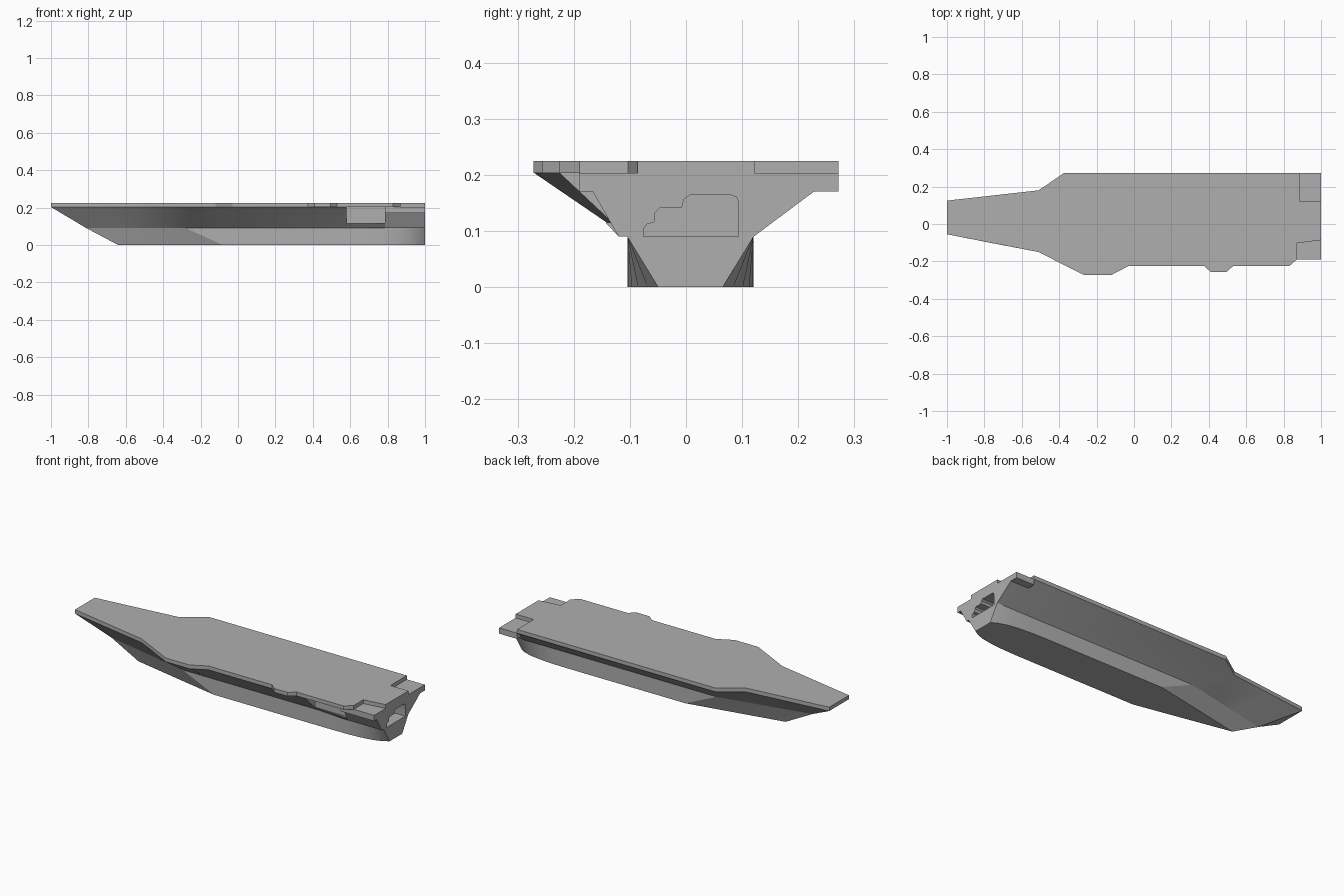
import bpy
import bmesh

cube = bpy.data.objects.get("Cube")
if cube:
    bpy.data.objects.remove(cube)

grey = bpy.data.materials.new("hull_grey")
grey.use_nodes = True
colour = (0.43, 0.43, 0.43, 1)
grey.diffuse_color = colour
grey.node_tree.nodes["Principled BSDF"].inputs["Base Color"].default_value = colour

WATER, DECK, TOP = 0.09, 0.203, 0.225
MID, HALF = 0.008, 0.1125


def loft(name, low, high, smooth=False):
    """Closed solid between two matching loops of points."""
    bm = bmesh.new()
    a = [bm.verts.new(p) for p in low]
    b = [bm.verts.new(p) for p in high]
    n = len(a)
    for i in range(n):
        j = (i + 1) % n
        bm.faces.new((a[i], a[j], b[j], b[i]))
    bm.faces.new(a[::-1])
    bm.faces.new(b)
    bmesh.ops.remove_doubles(bm, verts=bm.verts, dist=0.0001)
    bmesh.ops.recalc_face_normals(bm, faces=bm.faces)
    mesh = bpy.data.meshes.new(name)
    bm.to_mesh(mesh)
    bm.free()
    mesh.materials.append(grey)
    obj = bpy.data.objects.new(name, mesh)
    bpy.context.collection.objects.link(obj)
    if smooth:
        smooth_shade(obj)
    return obj


def smooth_shade(obj):
    bpy.ops.object.select_all(action='DESELECT')
    obj.select_set(True)
    bpy.context.view_layer.objects.active = obj
    bpy.ops.object.shade_smooth_by_angle(angle=0.4)


def slab(name, outline, z0, z1):
    return loft(name, [(x, y, z0) for x, y in outline],
                [(x, y, z1) for x, y in outline])


def box(name, x0, x1, y0, y1, z0, z1):
    return slab(name, [(x0, y0), (x1, y0), (x1, y1), (x0, y1)], z0, z1)


def cut(target, cutter):
    cutter.hide_render = True
    mod = target.modifiers.new("opening", 'BOOLEAN')
    mod.operation = 'DIFFERENCE'
    mod.solver = 'EXACT'
    mod.object = cutter
    bpy.context.view_layer.objects.active = target
    bpy.ops.object.modifier_apply(modifier=mod.name)
    bpy.data.objects.remove(cutter)


def water_half(x):
    return HALF * max(0, min(1, (x + 0.81) / 0.53))


# Lower hull: bottom x, waterline x, bottom width fraction
rows = [(1, 1, 0.51), (0.97, 0.97, 0.68), (0.92, 0.92, 0.83), (0.85, 0.85, 0.93),
        (0.77, 0.77, 0.98), (0.68, 0.68, 1), (-0.08, -0.28, 1),
        (-0.25, -0.44, 0.7), (-0.44, -0.62, 0.36), (-0.64, -0.81, 0)]
sides = [(r, 1) for r in rows] + [(r, -1) for r in rows[::-1]]
loft("lower_hull",
     [(xb, MID + s * HALF * f, 0) for (xb, xw, f), s in sides],
     [(xw, MID + s * water_half(xw), WATER) for (xb, xw, f), s in sides], True)

# Flared upper hull: waterline x, deck x, deck y on each side
left = [(1, 1, 0.272), (-0.28, -0.375, 0.272), (-0.44, -0.51, 0.18),
        (-0.62, -0.75, 0.153), (-0.81, -1, 0.125)]
right = [(-0.81, -1, -0.055), (-0.62, -0.75, -0.104), (-0.46, -0.51, -0.15),
         (-0.28, -0.27, -0.27), (-0.12, -0.12, -0.27), (-0.03, -0.03, -0.225),
         (0.58, 0.58, -0.225)]
low = [(xw, MID + water_half(xw), WATER) for xw, xd, y in left]
low += [(xw, MID - water_half(xw), WATER) for xw, xd, y in right]
high = [(xd, y, DECK) for xw, xd, y in left + right]
# Narrower quarter at the stern
for x, y in [(0.785, -0.225), (0.785, -0.185), (1, -0.185)]:
    low.append((x, -0.12, WATER))
    high.append((x, y, DECK))
upper = loft("upper_hull", low, high)

# Side recess and stepped stern opening
cut(upper, box("recess_cutter", 0.58, 0.785, -0.4, -0.13, 0.115, 0.25))
opening = [(-0.076, 0.08), (-0.076, 0.103), (-0.07, 0.112), (-0.056, 0.116),
           (-0.055, 0.133), (-0.047, 0.141), (-0.007, 0.142), (-0.004, 0.156),
           (0.007, 0.164), (0.08, 0.164), (0.09, 0.16), (0.094, 0.15), (0.094, 0.08)]
cut(upper, loft("opening_cutter", [(0.93, y, z) for y, z in opening],
                [(1.1, y, z) for y, z in opening]))
smooth_shade(upper)

# Low platforms on both stern quarters
box("left_stern_platform", 0.885, 1, 0.19, 0.272, 0.17, DECK)
box("right_stern_platform", 0.785, 1, -0.19, -0.15, 0.17, DECK)

# Flight deck with angled edges and stern notches
deck = [(-1, 0.125), (-0.51, 0.18), (-0.375, 0.272), (0.885, 0.272), (0.885, 0.122),
        (1, 0.122), (1, -0.086), (0.87, -0.103), (0.87, -0.19), (0.83, -0.225),
        (0.53, -0.225), (0.495, -0.256), (0.41, -0.256), (0.375, -0.225),
        (-0.03, -0.225), (-0.12, -0.272), (-0.27, -0.272), (-0.51, -0.15), (-1, -0.055)]
slab("flight_deck", deck, DECK, TOP)
